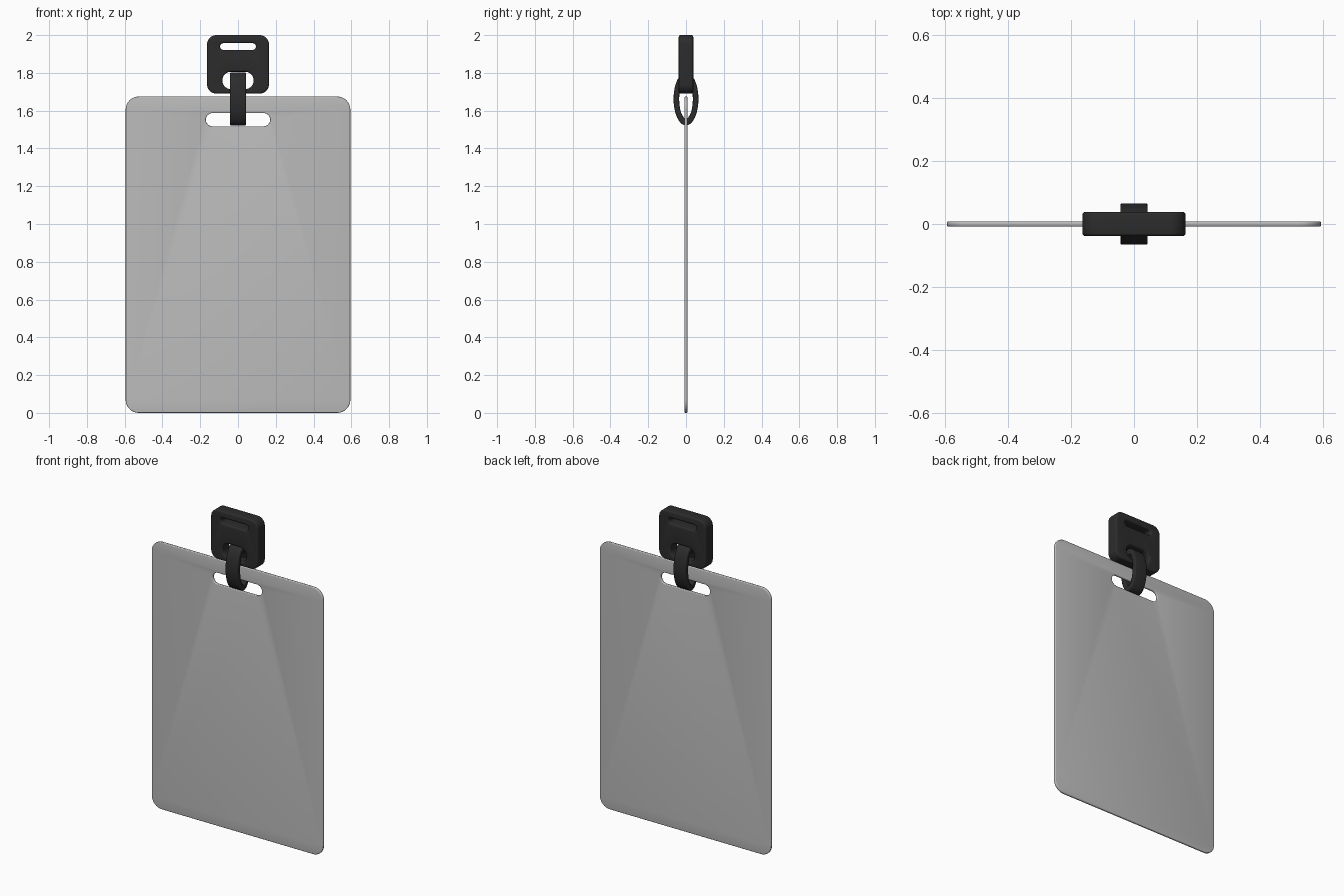
import bpy, bmesh
from math import sin, cos, pi, radians

if "Cube" in bpy.data.objects:
    bpy.data.objects.remove(bpy.data.objects["Cube"])


def material(name, color):
    m = bpy.data.materials.new(name)
    m.diffuse_color = color
    m.use_nodes = True
    m.node_tree.nodes["Principled BSDF"].inputs["Base Color"].default_value = m.diffuse_color
    return m


def rounded_rect(x0, x1, z0, z1, r, n=8):
    pts = []
    for i, (cx, cz) in enumerate([(x1 - r, z1 - r), (x0 + r, z1 - r),
                                  (x0 + r, z0 + r), (x1 - r, z0 + r)]):
        for k in range(n + 1):
            a = (i + k / n) * pi / 2
            pts.append((cx + r * cos(a), cz + r * sin(a)))
    return pts


def ellipse(cz, rx, rz, n=48):
    return [(rx * cos(2 * pi * k / n), cz + rz * sin(2 * pi * k / n)) for k in range(n)]


def plate(name, loops, thickness, bevel, rotation, mat, segs=3):
    """Outline plus holes, extruded symmetrically with rounded edges."""
    cu = bpy.data.curves.new(name, 'CURVE')
    cu.dimensions = '2D'
    cu.fill_mode = 'BOTH'
    for loop in loops:
        # drop coincident neighbours (full-round slot ends)
        pts = [p for i, p in enumerate(loop)
               if abs(p[0] - loop[i - 1][0]) + abs(p[1] - loop[i - 1][1]) > 1e-5]
        sp = cu.splines.new('POLY')
        sp.points.add(len(pts) - 1)
        for q, p in zip(sp.points, pts):
            q.co = (p[0], p[1], 0, 1)
        sp.use_cyclic_u = True
    cu.extrude = thickness / 2 - bevel
    cu.bevel_depth = bevel
    cu.bevel_resolution = segs
    cu.offset = -bevel
    ob = bpy.data.objects.new(name, cu)
    bpy.context.collection.objects.link(ob)
    ob.rotation_euler = rotation
    bpy.ops.object.select_all(action='DESELECT')
    ob.select_set(True)
    bpy.context.view_layer.objects.active = ob
    bpy.ops.object.convert(target='MESH')
    ob = bpy.context.object
    ob.name = name
    bm = bmesh.new()
    bm.from_mesh(ob.data)
    bmesh.ops.remove_doubles(bm, verts=bm.verts, dist=1e-5)
    bmesh.ops.recalc_face_normals(bm, faces=bm.faces)
    bm.to_mesh(ob.data)
    bm.free()
    bpy.ops.object.transform_apply(location=False, rotation=True, scale=False)
    bpy.ops.object.shade_smooth_by_angle(angle=radians(50))
    ob.data.materials.clear()
    ob.data.materials.append(mat)
    return ob


black = material("black_plastic", (0.025, 0.025, 0.025, 1))
clear = material("grey_card", (0.5, 0.5, 0.5, 0.85))
FRONT = (pi / 2, 0, 0)
SIDE = (pi / 2, 0, pi / 2)

# badge card with hanging slot
plate("card", [rounded_rect(-.595, .595, 0, 1.675, .07),
               rounded_rect(-.17, .17, 1.517, 1.587, .0349)],
      .016, .005, FRONT, clear)

# clip block with strap slot and ring hole
plate("clip_block", [rounded_rect(-.164, .164, 1.69, 2.0, .05),
                     rounded_rect(-.095, .095, 1.922, 1.957, .0174),
                     rounded_rect(-.083, .083, 1.714, 1.806, .0458)],
      .077, .01, FRONT, black)

# oval ring joining card and clip
plate("ring", [ellipse(1.662, .066, .14), ellipse(1.662, .036, .103)],
      .086, .006, SIDE, black)
